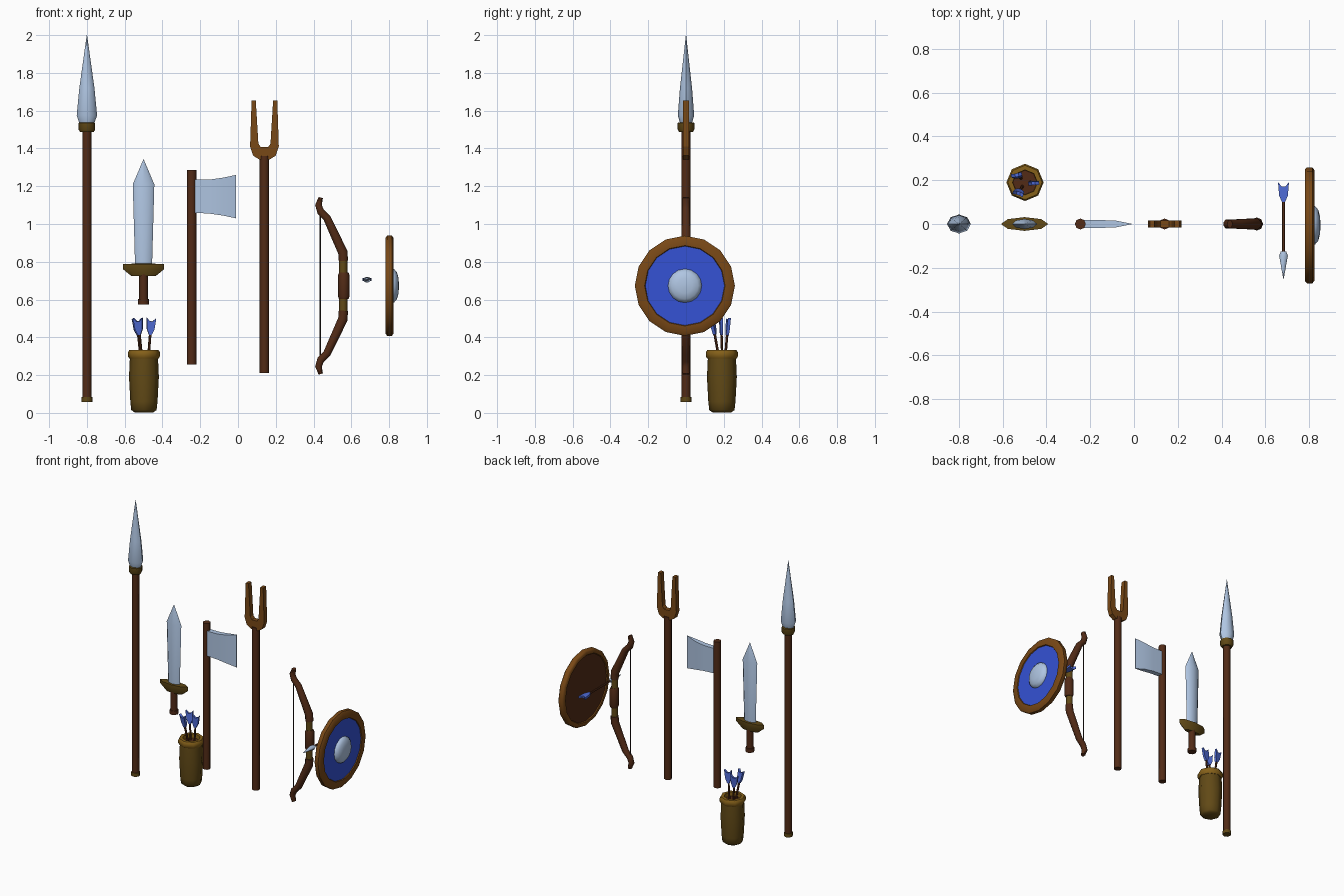
import bpy, bmesh, math
from mathutils import Matrix, Vector

if "Cube" in bpy.data.objects:
    bpy.data.objects.remove(bpy.data.objects["Cube"])


def material(name, rgb):
    m = bpy.data.materials.new(name)
    m.diffuse_color = (*rgb, 1)
    m.use_nodes = True
    m.node_tree.nodes["Principled BSDF"].inputs["Base Color"].default_value = m.diffuse_color
    return m


WOOD = material("dark wood", (0.085, 0.024, 0.008))
OAK = material("light wood", (0.19, 0.065, 0.008))
LEATHER = material("olive leather", (0.12, 0.067, 0.008))
TRIM = material("tan trim", (0.24, 0.12, 0.01))
STEEL = material("pale steel", (0.43, 0.56, 0.76))
BLUE = material("shield blue", (0.035, 0.085, 0.66))
FEATHER = material("feather blue", (0.08, 0.15, 0.68))
CORD = material("bow string", (0.03, 0.02, 0.018))


def finish(name, bm, mat, smooth=35):
    bmesh.ops.recalc_face_normals(bm, faces=bm.faces)
    me = bpy.data.meshes.new(name)
    bm.to_mesh(me)
    bm.free()
    me.materials.append(mat)
    ob = bpy.data.objects.new(name, me)
    bpy.context.collection.objects.link(ob)
    bpy.ops.object.select_all(action='DESELECT')
    bpy.context.view_layer.objects.active = ob
    ob.select_set(True)
    if smooth:
        bpy.ops.object.shade_smooth_by_angle(angle=math.radians(smooth))
    return ob


def loft(name, rings, mat, smooth=35, closed=False):
    """Skin a list of equal-length point rings, capped unless closed."""
    bm = bmesh.new()
    vs = [[bm.verts.new(p) for p in r] for r in rings]
    n = len(vs[0])
    pairs = list(zip(vs, vs[1:])) + ([(vs[-1], vs[0])] if closed else [])
    for a, b in pairs:
        for i in range(n):
            j = (i + 1) % n
            bm.faces.new((a[i], a[j], b[j], b[i]))
    if not closed:
        bm.faces.new(vs[0])
        bm.faces.new(vs[-1])
    return finish(name, bm, mat, smooth)


def lathe(name, prof, mat, m, sides=8, sx=1, sy=1, smooth=50, closed=False):
    """Revolve (radius, height) points around local z, placed by matrix m."""
    rings = []
    for r, z in prof:
        ang = [2 * math.pi * i / sides for i in range(sides)]
        rings.append([m @ Vector((r * sx * math.cos(a), r * sy * math.sin(a), z)) for a in ang])
    return loft(name, rings, mat, smooth, closed)


def plate(name, outline, half, mat, m):
    """Extrude an x-z outline to both sides of local y = 0."""
    rings = [[m @ Vector((x, y, z)) for x, z in outline] for y in (-half, half)]
    return loft(name, rings, mat, 20)


def at(x, y=0, z=0):
    return Matrix.Translation((x, y, z))


# spear
p = at(-0.8)
lathe("spear_shaft", [(0.024, 0.07), (0.024, 1.5)], WOOD, p)
lathe("spear_butt", [(0.029, 0.058), (0.029, 0.083)], LEATHER, p)
lathe("spear_collar", [(0.036, 1.487), (0.044, 1.5), (0.044, 1.535), (0.036, 1.538)], LEATHER, p)
lathe("spear_head", [(0.04, 1.535), (0.054, 1.575), (0.04, 1.72), (0.001, 2.0)], STEEL, p, sy=0.8)

# sword
p = at(-0.5)
lathe("sword_grip", [(0.023, 0.59), (0.023, 0.74)], WOOD, p)
lathe("sword_pommel", [(0.029, 0.575), (0.029, 0.602)], WOOD, p)
lathe("sword_guard", [(0.065, 0.725), (0.108, 0.76), (0.108, 0.788), (0.05, 0.79)],
      LEATHER, p, sy=0.29)
lathe("sword_blade", [(0.045, 0.78), (0.057, 1.21), (0.001, 1.342)], STEEL, p, sy=0.4)

# axe
lathe("axe_handle", [(0.025, 0.255), (0.025, 1.287)], WOOD, at(-0.245))
axe = [(-0.235, 1.06, 1.235, 0.018), (-0.15, 1.055, 1.235, 0.018),
       (-0.08, 1.045, 1.245, 0.015), (-0.01, 1.03, 1.26, 0.001)]
loft("axe_blade", [[(x, -h, a), (x, h, a), (x, h, b), (x, -h, b)] for x, a, b, h in axe], STEEL)

# two-pronged fork
p = at(0.14)
lathe("fork_handle", [(0.025, 0.21), (0.025, 1.36)], WOOD, p)
half = [(0.028, 1.342), (0.06, 1.362), (0.076, 1.41), (0.068, 1.655),
        (0.046, 1.655), (0.032, 1.425), (0.02, 1.408)]
plate("fork_head", half + [(-x, z) for x, z in reversed(half)], 0.017, OAK, p)

# bow: (x, z, half width, half depth) of the upper limb, mirrored below
MID = 0.673
limb = [(0.438, 1.14, 0.012, 0.018), (0.426, 1.10, 0.018, 0.02), (0.438, 1.065, 0.02, 0.021),
        (0.472, 1.03, 0.021, 0.022), (0.555, 0.85, 0.026, 0.026), (0.558, 0.805, 0.025, 0.026)]
for s, side in ((1, "upper"), (-1, "lower")):
    rings = []
    for i, (x, z, w, d) in enumerate(limb):
        a, b = limb[max(i - 1, 0)], limb[min(i + 1, len(limb) - 1)]
        t = Vector((b[0] - a[0], b[1] - a[1])).normalized()
        ring = []
        for k in range(8):
            u, v = math.cos(k * math.pi / 4 + 0.39) * w * 1.06, math.sin(k * math.pi / 4 + 0.39) * d * 1.06
            zz = z + t.x * u
            ring.append((x - t.y * u, v, MID + s * (zz - MID)))
        rings.append(ring)
    loft("bow_limb_" + side, rings, WOOD, 50)
    lathe("bow_wrap_" + side, [(0.022, MID + s * 0.06), (0.022, MID + s * 0.14)], LEATHER, at(0.557))
lathe("bow_grip", [(0.025, 0.603), (0.03, 0.615), (0.03, 0.731), (0.025, 0.743)], WOOD, at(0.56))
lathe("bow_string", [(0.004, 0.25), (0.004, 1.095)], CORD, at(0.435), 6)


# arrows
def arrow(name, m, length, head):
    """Nock end at local origin, pointing down local z."""
    lathe(name + "_shaft", [(0.007, -length), (0.007, -0.025)], WOOD, m, 6)
    vane = [(0.007, -0.09), (0.02, -0.06), (0.025, 0), (0.008, -0.018)]
    plate(name + "_feathers", vane + [(-x, z) for x, z in reversed(vane)], 0.008, FEATHER, m)
    if head:
        lathe(name + "_head", [(0.012, -length), (0.02, -length - 0.02), (0.001, -length - 0.125)],
              STEEL, m, sy=0.8)


arrow("loose_arrow", at(0.683, 0.19, 0.705) @ Matrix.Rotation(-math.pi / 2, 4, 'X'), 0.315, True)
for i, (top, low) in enumerate([((-0.537, 0.225, 0.5), (-0.505, 0.2, 0.2)),
                                ((-0.458, 0.185, 0.503), (-0.482, 0.195, 0.2)),
                                ((-0.53, 0.137, 0.503), (-0.5, 0.19, 0.2))]):
    d = Vector(top) - Vector(low)
    turn = Matrix.Rotation((0.2, 0.1, -0.3)[i], 4, 'Z')
    m = at(*top) @ Vector((0, 0, 1)).rotation_difference(d).to_matrix().to_4x4() @ turn
    arrow("quiver_arrow_%d" % (i + 1), m, 0.32, False)

# quiver
p = at(-0.498, 0.19)
lathe("quiver_body", [(0.05, 0.003), (0.067, 0.015), (0.072, 0.06), (0.079, 0.19), (0.074, 0.3)],
      LEATHER, p)
lathe("quiver_rim", [(0.055, 0.29), (0.078, 0.288), (0.085, 0.3), (0.085, 0.32),
                     (0.078, 0.332), (0.057, 0.332)], TRIM, p, closed=True)
lathe("quiver_inside", [(0.06, 0.298), (0.06, 0.304)], WOOD, p)

# round shield, facing +x
p = at(0, -0.006, 0.673) @ Matrix.Rotation(math.pi / 2, 4, 'Y')
lathe("shield_rim", [(0.208, 0.815), (0.213, 0.824), (0.253, 0.824), (0.265, 0.815), (0.265, 0.79),
                     (0.255, 0.781), (0.235, 0.781), (0.228, 0.79)], OAK, p, 16, closed=True)
lathe("shield_face", [(0.212, 0.805), (0.212, 0.818)], BLUE, p, 16)
lathe("shield_back", [(0.232, 0.787), (0.232, 0.804)], WOOD, p, 16)
lathe("shield_boss", [(0.09, 0.815), (0.088, 0.827), (0.07, 0.842), (0.04, 0.85), (0.005, 0.852)],
      STEEL, p, 16)
